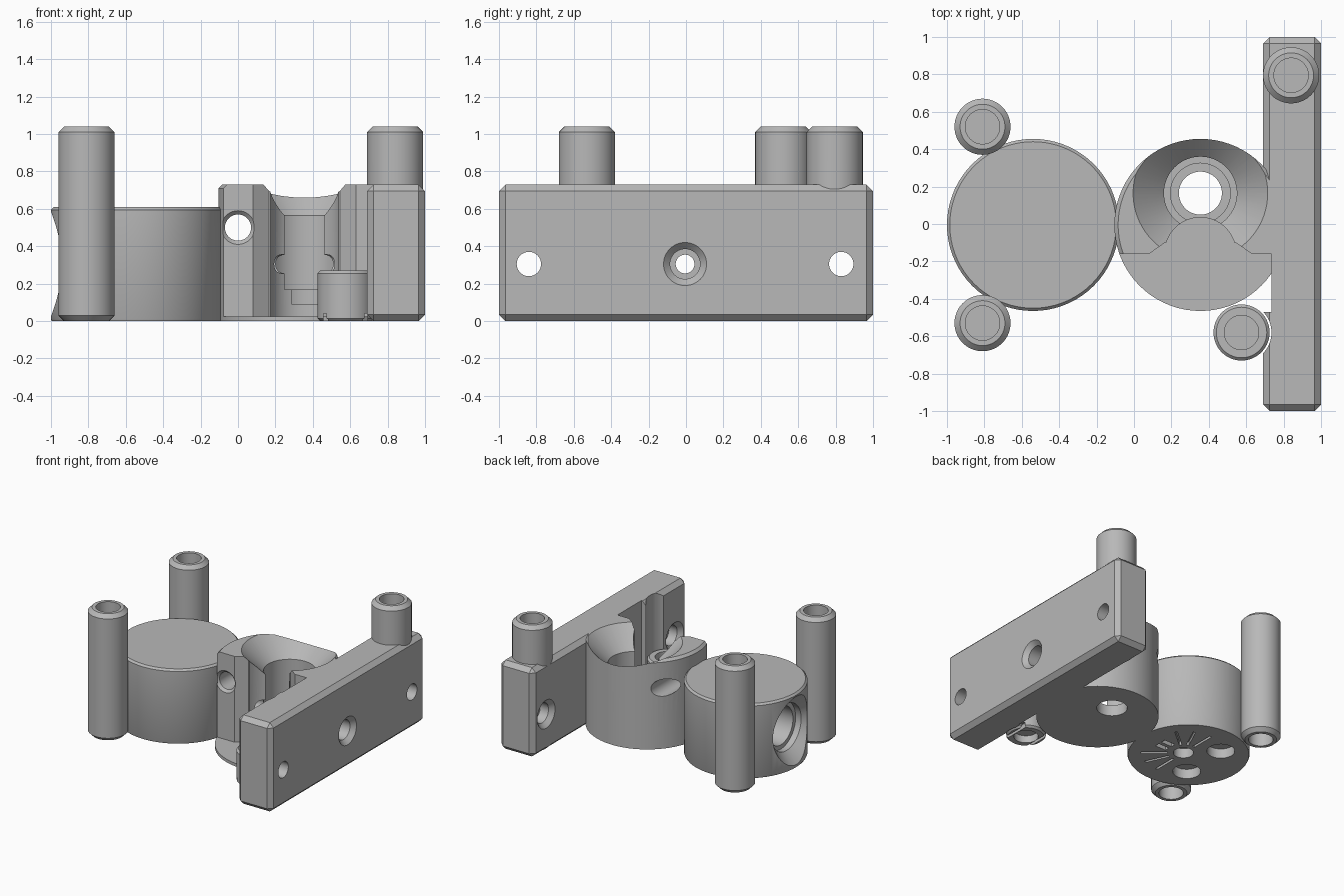
import bpy, bmesh
from math import radians, cos, sin
from mathutils import Matrix, Vector

if "Cube" in bpy.data.objects:
    bpy.data.objects.remove(bpy.data.objects["Cube"], do_unlink=True)

grey = bpy.data.materials.new("plain grey")
grey.use_nodes = True
colour = (0.48, 0.48, 0.48, 1)
grey.diffuse_color = colour
grey.node_tree.nodes["Principled BSDF"].inputs["Base Color"].default_value = colour


def finish(bm, name):
    bmesh.ops.remove_doubles(bm, verts=bm.verts, dist=1e-5)
    bmesh.ops.recalc_face_normals(bm, faces=bm.faces)
    mesh = bpy.data.meshes.new(name)
    bm.to_mesh(mesh)
    bm.free()
    mesh.materials.append(grey)
    obj = bpy.data.objects.new(name, mesh)
    bpy.context.collection.objects.link(obj)
    return obj


def lathe(name, profile, loc, axis="Z"):
    """Revolve (radius, height) points; the axis may point along Z, X or Y."""
    bm = bmesh.new()
    verts = [bm.verts.new((r, 0, h)) for r, h in profile]
    edges = [bm.edges.new(pair) for pair in zip(verts, verts[1:])]
    bmesh.ops.spin(bm, geom=verts + edges, cent=(0, 0, 0), axis=(0, 0, 1),
                   angle=radians(360), steps=72)
    turn = Vector((0, 0, 1)).rotation_difference(
        {"X": Vector((1, 0, 0)), "Y": Vector((0, 1, 0)), "Z": Vector((0, 0, 1))}[axis])
    bm.transform(Matrix.Translation(loc) @ turn.to_matrix().to_4x4())
    return finish(bm, name)


def rod(name, r, low, high, loc, axis="Z"):
    return lathe(name, [(0, low), (r, low), (r, high), (0, high)], loc, axis)


def box(name, low, high, chamfer=0, turn=0, pivot=(0, 0, 0)):
    low, high = Vector(low), Vector(high)
    bm = bmesh.new()
    bmesh.ops.create_cube(bm, size=1)
    bm.transform(Matrix.Translation((low + high) / 2) @ Matrix.Diagonal((high - low).to_4d()))
    if chamfer:
        bmesh.ops.bevel(bm, geom=bm.edges[:], offset=chamfer, segments=1, affect="EDGES")
    bm.transform(Matrix.Translation(pivot) @ Matrix.Rotation(turn, 4, "Z"))
    return finish(bm, name)


def combine(target, tools, operation="DIFFERENCE"):
    bpy.context.view_layer.objects.active = target
    for tool in tools:
        mod = target.modifiers.new("combine", "BOOLEAN")
        mod.operation, mod.solver, mod.object = operation, "EXACT", tool
        bpy.ops.object.modifier_apply(modifier=mod.name)
        bpy.data.objects.remove(tool, do_unlink=True)


def pillar(name, x, y, top, chamfer, depth):
    r, bore = 0.15, 0.092
    return lathe(name, [(0, depth), (bore, depth), (bore, 0), (r - chamfer, 0), (r, chamfer),
                        (r, top - chamfer), (r - chamfer, top), (bore, top),
                        (bore, top - depth), (0, top - depth)], (x, y, 0))


# Free-standing pillars
back_pillar = pillar("back_left_pillar", -0.81, 0.52, 1.04, 0.03, 0.25)
front_pillar = pillar("front_left_pillar", -0.81, -0.53, 1.04, 0.03, 0.25)

# Short knob with grooves on its underside
knob = pillar("short_knob", 0.575, -0.58, 0.27, 0.015, 0.06)
combine(knob, [box("groove", (s - 0.012, -0.11, -0.1), (s + 0.012, 0.11, 0.04),
                   pivot=(0.575, -0.58, 0)) for s in (-0.105, 0.105)])

# Round housing with a wide side bore and a perforated base
cx, cy, mid = -0.54, -0.005, 0.305
housing = lathe("round_housing", [(0, 0), (0.455, 0), (0.46, 0.01), (0.46, 0.595),
                                  (0.445, 0.61), (0, 0.61)], (cx, cy, 0))
combine(housing, [
    lathe("side_bore", [(0, -1.1), (0.38, -1.1), (0.19, -0.91), (0.19, -0.86), (0.155, -0.86),
                        (0.155, -0.62), (0, -0.62)], (0, cy, mid), "X"),
    rod("axle_hole", 0.05, -0.8, 0.2, (0, cy, mid), "X"),
    rod("base_hole", 0.076, -0.1, 0.08, (cx + 0.05, cy, 0)),
    rod("base_hole", 0.105, -0.1, 0.08, (cx - 0.15, cy + 0.2, 0)),
    rod("base_hole", 0.105, -0.1, 0.08, (cx - 0.15, cy - 0.2, 0))])
slots = [box("slot", (0.12, -0.01, -0.05), (0.32, 0.01, 0.03), turn=radians(a),
             pivot=(cx + 0.05, cy, 0)) for a in (-90, -65, -40, 40, 65, 90)]
slots += [box("slot", (0.13, s - 0.02, -0.05), (0.23, s + 0.02, 0.03),
              pivot=(cx + 0.05, cy, 0)) for s in (-0.035, 0.035)]
combine(housing, slots)

# Funnel block: cylinder with its front half lowered to a thin floor
fx, floor = 0.355, 0.025
funnel = lathe("funnel_block", [(0, 0), (0.46, 0), (0.46, 0.71), (0.44, 0.73), (0, 0.73)],
               (fx, cy, 0))
bm = bmesh.new()
outline = [(-0.3, -0.16), (0.08, -0.16), (0.165, -0.1), (0.545, -0.1), (0.63, -0.16),
           (0.95, -0.16), (0.95, -0.7), (-0.3, -0.7)]
face = bm.faces.new([bm.verts.new((x, y, floor)) for x, y in outline])
raised = bmesh.ops.extrude_face_region(bm, geom=[face])
bmesh.ops.translate(bm, vec=(0, 0, 1),
                    verts=[v for v in raised["geom"] if isinstance(v, bmesh.types.BMVert)])
combine(funnel, [finish(bm, "front_cut"), rod("recess", 0.19, floor, 1, (fx, -0.155, 0))])

# Long mounting wall with relief for the floor and the knob
wall = box("mounting_wall", (0.69, -1, 0), (1, 1, 0.73), 0.035)
combine(wall, [box("relief", (0.5, -0.47, -0.1), (0.735, -0.16, 1)),
               rod("knob_relief", 0.16, -0.1, 1, (0.575, -0.58, 0))])
combine(wall, [funnel, pillar("wall_pillar", 0.84, 0.795, 1.04, 0.03, 0.25)], "UNION")

# Funnel, axle and screw holes through the joined body
holes = [
    lathe("funnel_cut", [(0, -0.1), (0.115, -0.1), (0.115, 0.09), (0.16, 0.09), (0.16, 0.17),
                         (0.195, 0.17), (0.195, 0.565), (0.46, 0.83), (0, 0.83)],
          (fx, 0.165, 0)),
    lathe("axle_hole", [(0, -0.3), (0.05, -0.3), (0.05, 0.86), (0.08, 0.86), (0.08, 0.965),
                        (0.165, 1.05), (0, 1.05)], (0, cy, mid), "X"),
    lathe("cross_hole", [(0, -0.3), (0.23, -0.3), (0.07, -0.14), (0.07, 0.6), (0, 0.6)],
          (0, 0, 0.5), "Y")]
for y in (-0.84, 0.83):
    holes.append(lathe("screw_hole", [(0, 0.64), (0.165, 0.64), (0.08, 0.725), (0.08, 0.8),
                                      (0.065, 0.8), (0.065, 1.1), (0, 1.1)], (0, y, mid), "X"))
combine(wall, holes)

# Crisp edges with smooth curved sides
bpy.ops.object.select_all(action="DESELECT")
for obj in (back_pillar, front_pillar, knob, housing, wall):
    obj.select_set(True)
bpy.context.view_layer.objects.active = wall
bpy.ops.object.shade_smooth_by_angle(angle=radians(30))
